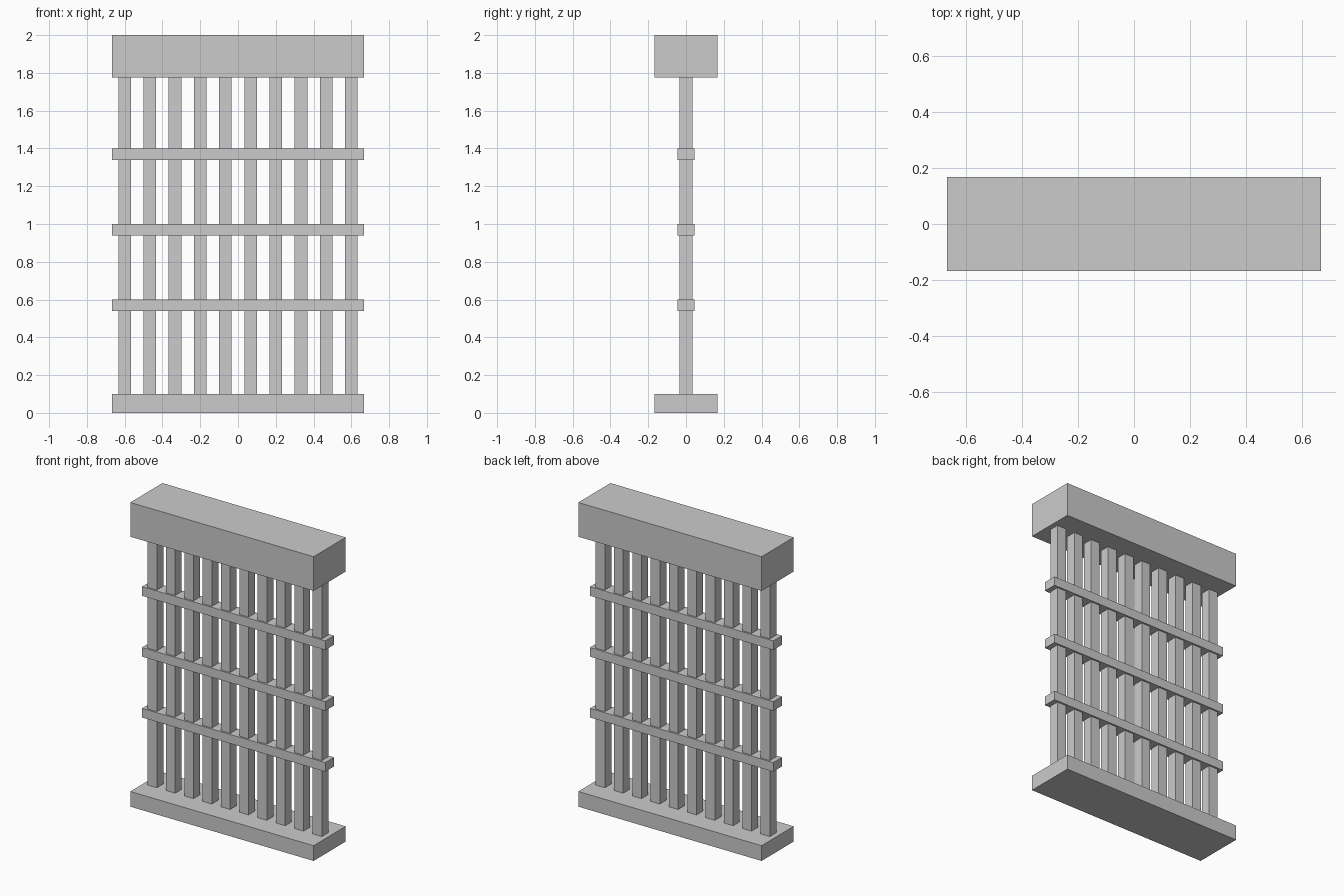
import bpy

if "Cube" in bpy.data.objects:
    bpy.data.objects.remove(bpy.data.objects["Cube"])


def box(name, x, y, z):
    """Box spanning the given (min, max) ranges."""
    bpy.ops.mesh.primitive_cube_add(
        size=1, location=[(a + b) / 2 for a, b in (x, y, z)])
    ob = bpy.context.object
    ob.name = name
    ob.scale = [b - a for a, b in (x, y, z)]
    bpy.ops.object.transform_apply(location=False, rotation=False, scale=True)
    return ob


HALF_W, HALF_D = 0.6667, 0.1667
BASE_TOP, LINTEL_BOTTOM = 0.1, 1.775

# Sill and lintel
box("base_sill", (-HALF_W, HALF_W), (-HALF_D, HALF_D), (0, BASE_TOP))
box("top_lintel", (-HALF_W, HALF_W), (-HALF_D, HALF_D), (LINTEL_BOTTOM, 2))

# Ten square upright bars
BAR = 0.0333
for i in range(10):
    cx = -0.6 + i * 1.2 / 9
    box(f"upright_bar_{i + 1}", (cx - BAR, cx + BAR), (-BAR, BAR),
        (BASE_TOP, LINTEL_BOTTOM))

# Three cross rails, slightly deeper than the bars
for i, top in enumerate((0.6, 1.0, 1.4)):
    box(f"cross_rail_{i + 1}", (-HALF_W, HALF_W), (-0.045, 0.045),
        (top - 0.06, top))
